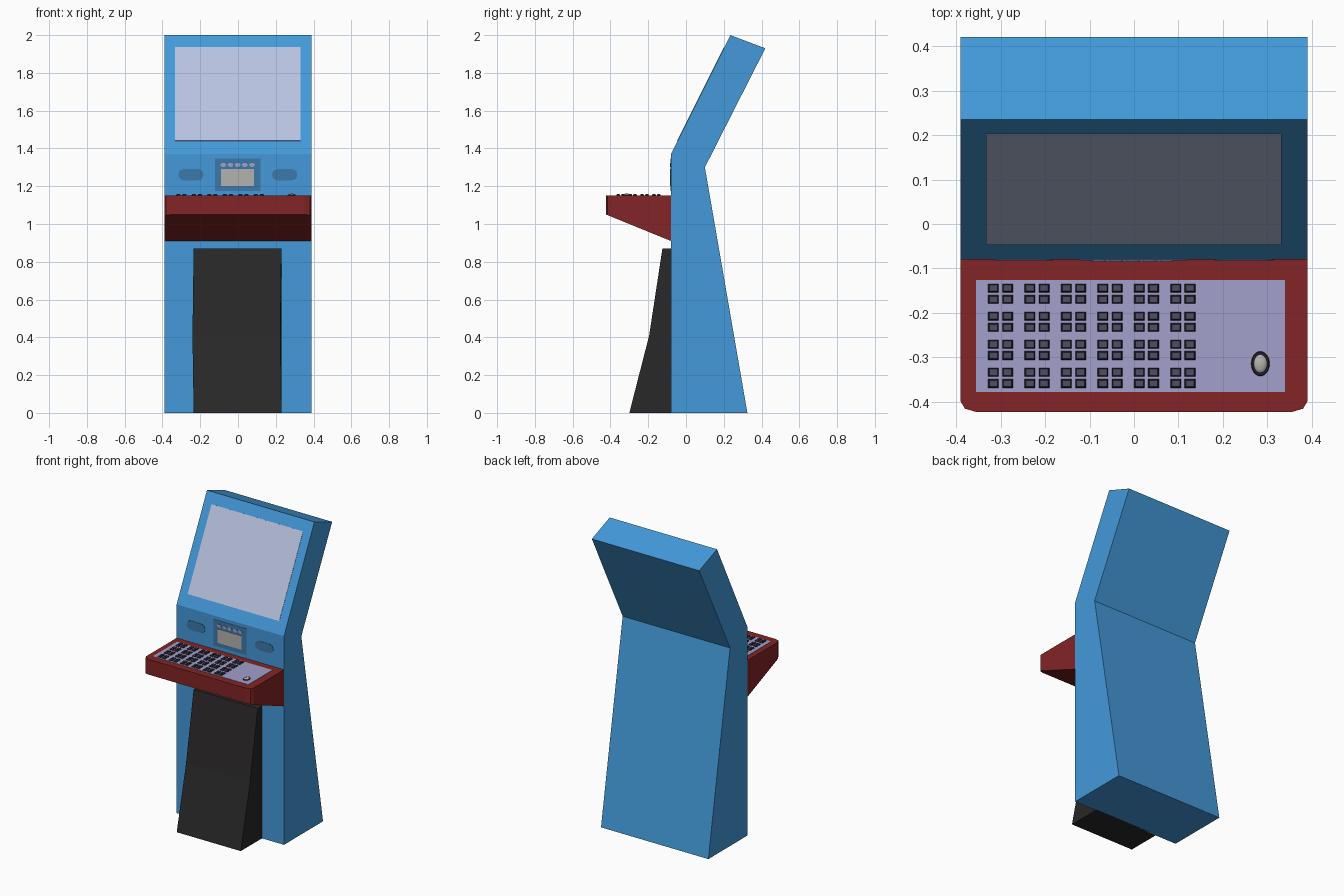
import bpy, bmesh
from math import cos, sin, pi, atan2
from mathutils import Matrix, Vector

if "Cube" in bpy.data.objects:
    bpy.data.objects.remove(bpy.data.objects["Cube"])


def mat(name, r, g, b):
    m = bpy.data.materials.new(name)
    m.diffuse_color = (r, g, b, 1)
    m.use_nodes = True
    m.node_tree.nodes["Principled BSDF"].inputs["Base Color"].default_value = m.diffuse_color
    return m


BLUE = mat("cabinet_blue", 0.056, 0.32, 0.70)
DARK_BLUE = mat("panel_blue", 0.045, 0.19, 0.40)
RED = mat("shelf_red", 0.23, 0.018, 0.019)
BLACK = mat("pedestal_black", 0.023, 0.021, 0.021)
LILAC = mat("panel_lilac", 0.36, 0.35, 0.60)
GLASS = mat("screen_glass", 0.48, 0.54, 0.74)
GREY = mat("display_grey", 0.46, 0.45, 0.43)
KEY_SIDE = mat("key_side", 0.018, 0.016, 0.025)
KEY_TOP = mat("key_top", 0.08, 0.075, 0.13)


def finish(name, bm, *mats):
    bmesh.ops.recalc_face_normals(bm, faces=bm.faces)
    me = bpy.data.meshes.new(name)
    bm.to_mesh(me)
    bm.free()
    for m in mats:
        me.materials.append(m)
    ob = bpy.data.objects.new(name, me)
    bpy.context.collection.objects.link(ob)
    return ob


def loft(bm, ring_a, ring_b):
    """Closed solid between two matching rings; returns the second cap."""
    a = [bm.verts.new(p) for p in ring_a]
    b = [bm.verts.new(p) for p in ring_b]
    n = len(a)
    bm.faces.new(a[::-1])
    cap = bm.faces.new(b)
    for i in range(n):
        j = (i + 1) % n
        bm.faces.new((a[i], a[j], b[j], b[i]))
    return cap


def solid(name, ring_a, ring_b, material):
    bm = bmesh.new()
    loft(bm, ring_a, ring_b)
    return finish(name, bm, material)


def rect(x0, x1, y0, y1):
    return [(x0, y0), (x1, y0), (x1, y1), (x0, y1)]


def oval(cx, cy, rx, ry, n=16):
    return [(cx + rx * cos(2 * pi * i / n), cy + ry * sin(2 * pi * i / n)) for i in range(n)]


FRONT = -0.08
TOP = 1.15


def front_plate(name, outline, depth, material):
    return solid(name, [(x, FRONT + 0.01, z) for x, z in outline],
                 [(x, FRONT - depth, z) for x, z in outline], material)


# Bent cabinet body
profile = [(FRONT, 0), (FRONT, 1.37), (0.235, 2.0), (0.42, 1.93), (0.10, 1.30), (0.325, 0)]
solid("cabinet_body", [(-0.39, y, z) for y, z in profile],
      [(0.39, y, z) for y, z in profile], BLUE)

# Kneeling pedestal, third value shifts the bulge sideways
ped = [(FRONT + 0.01, 0, 0), (-0.30, 0, 0), (-0.195, 0.41, -0.006),
       (-0.125, 0.87, 0), (FRONT + 0.01, 0.87, 0)]
solid("pedestal", [(-0.235 + s, y, z) for y, z, s in ped],
      [(0.23 + s, y, z) for y, z, s in ped], BLACK)

# Shelf with clipped front corners and a sloping underside
half = [(0.39, FRONT), (0.39, -0.398), (0.38, -0.415), (0.353, -0.423)]
outline = half + [(-x, y) for x, y in reversed(half)]
under = lambda y: 1.05 - 0.14 * (y + 0.423) / 0.343
solid("keyboard_shelf", [(x, y, under(y)) for x, y in outline],
      [(x, y, TOP) for x, y in outline], RED)

# Main screen lying in the sloped upper face
along = Vector((0, 0.315, 0.63)).normalized()
normal = Vector((0, -along.z, along.y))
base = Vector((0, FRONT, 1.37))
corners = [base + Vector((x, 0, 0)) + along * ((z - 1.37) / along.z)
           for x, z in rect(-0.333, 0.332, 1.44, 1.935)]
solid("main_screen", [p - normal * 0.01 for p in corners],
      [p + normal * 0.002 for p in corners], GLASS)

# Small display unit and its indicator buttons
front_plate("display_panel", rect(-0.122, 0.119, 1.174, 1.346), 0.002, DARK_BLUE)
front_plate("small_display", rect(-0.09, 0.084, 1.20, 1.29), 0.004, GREY)
for i in range(5):
    front_plate(f"panel_button_{i + 1}", oval(-0.078 + i * 0.038, 1.313, 0.015, 0.011),
                0.004, LILAC)

# Rounded speaker grilles
for side, cx in (("left", -0.249), ("right", 0.247)):
    pts = []
    for end, start in ((1, -pi / 2), (-1, pi / 2)):
        pts += [(cx + end * 0.037 + 0.03 * cos(start + pi * i / 6),
                 1.261 + 0.03 * sin(start + pi * i / 6)) for i in range(7)]
    front_plate(f"speaker_{side}", pts, 0.002, DARK_BLUE)

# Keyboard plate
plate = rect(-0.355, 0.339, -0.377, -0.126)
solid("keyboard_plate", [(x, y, TOP - 0.01) for x, y in plate],
      [(x, y, TOP + 0.002) for x, y in plate], LILAC)

# Keys in two by two clusters with bevelled, lighter tops
bm = bmesh.new()
for col in range(12):
    for row in range(8):
        cx = -0.316 + (col // 2) * 0.082 + (col % 2) * 0.032
        cy = -0.144 - (row // 2) * 0.063 - (row % 2) * 0.0255
        low = rect(cx - 0.013, cx + 0.013, cy - 0.0105, cy + 0.0105)
        high = rect(cx - 0.009, cx + 0.009, cy - 0.007, cy + 0.007)
        cap = loft(bm, [(x, y, TOP) for x, y in low], [(x, y, TOP + 0.008) for x, y in high])
        cap.material_index = 1
finish("keys", bm, KEY_SIDE, KEY_TOP)

# Oval trackball in a dark collar
bx, by = 0.284, -0.314
solid("trackball_collar", [(x, y, TOP) for x, y in oval(bx, by, 0.022, 0.029, 24)],
      [(x, y, TOP + 0.005) for x, y in oval(bx, by, 0.019, 0.026, 24)], KEY_SIDE)
bm = bmesh.new()
bmesh.ops.create_uvsphere(bm, u_segments=24, v_segments=12, radius=1,
                          matrix=Matrix.Translation((bx, by, TOP + 0.002))
                          @ Matrix.Diagonal((0.016, 0.022, 0.009, 1)))
ball = finish("trackball", bm, GREY)
for p in ball.data.polygons:
    p.use_smooth = True
